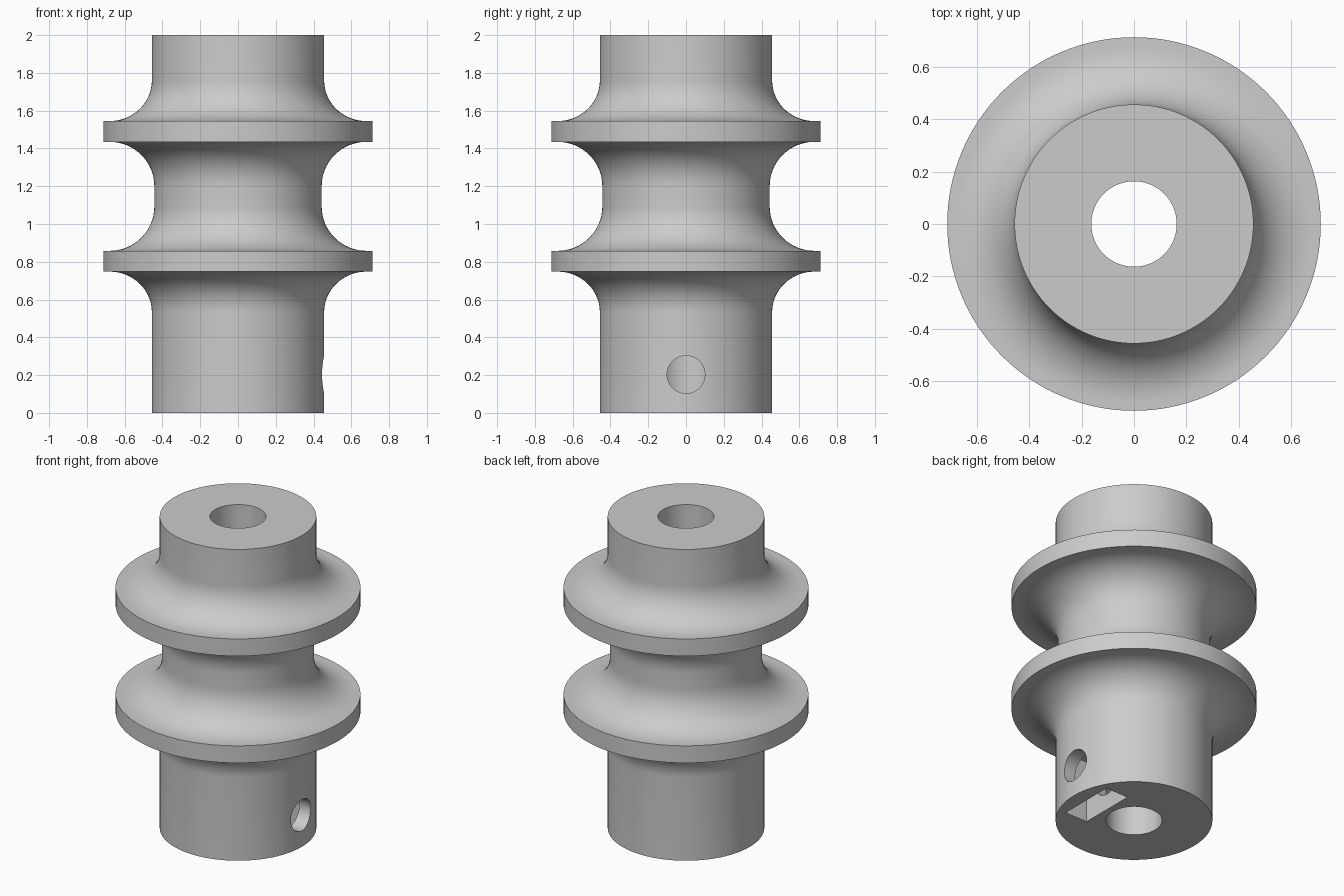
import bpy
import bmesh
import math
from mathutils import Matrix

old = bpy.data.objects.get("Cube")
if old:
    bpy.data.objects.remove(old, do_unlink=True)

SEGMENTS = 128
HUB_R, GROOVE_R, FLANGE_R, BORE_R = 0.456, 0.443, 0.713, 0.163
CURVE_X = 0.68   # radius at which each flare becomes flat

# Single grey material
grey = bpy.data.materials.new("plain_grey")
grey.use_nodes = True
colour = (0.6, 0.6, 0.6, 1.0)
grey.diffuse_color = colour
grey.node_tree.nodes["Principled BSDF"].inputs["Base Color"].default_value = colour


def make_object(name, bm):
    bmesh.ops.recalc_face_normals(bm, faces=bm.faces)
    mesh = bpy.data.meshes.new(name)
    bm.to_mesh(mesh)
    bm.free()
    mesh.materials.append(grey)
    obj = bpy.data.objects.new(name, mesh)
    bpy.context.collection.objects.link(obj)
    return obj


def flare(inner_r, z_flat, height, outward, steps=16):
    """Concave quarter curve between a hub wall and a flange face.
    height is signed: the wall end lies at z_flat + height."""
    pts = []
    for i in range(steps + 1):
        a = math.pi / 2 * i / steps
        r = CURVE_X - (CURVE_X - inner_r) * math.cos(a)
        pts.append((r, z_flat + height * (1 - math.sin(a))))
    return pts if outward else pts[::-1]


def flange(z0, z1):
    return [(FLANGE_R, z0), (FLANGE_R, z1)]


# Closed section of the spool, from the bottom of the bore round to its top
profile = [(BORE_R, 0), (HUB_R, 0)]
profile += flare(HUB_R, 0.748, -0.215, True)
profile += flange(0.748, 0.858)
profile += flare(GROOVE_R, 0.858, 0.235, False)
profile += flare(GROOVE_R, 1.435, -0.235, True)
profile += flange(1.435, 1.545)
profile += flare(HUB_R, 1.545, 0.215, False)
profile += [(HUB_R, 2), (BORE_R, 2)]

# Lathe the section
bm = bmesh.new()
verts = [bm.verts.new((r, 0, z)) for r, z in profile]
edges = [bm.edges.new((verts[i], verts[(i + 1) % len(verts)])) for i in range(len(verts))]
bmesh.ops.spin(bm, geom=verts + edges, cent=(0, 0, 0), axis=(0, 0, 1),
               angle=math.tau, steps=SEGMENTS, use_duplicate=False)
bmesh.ops.remove_doubles(bm, verts=bm.verts, dist=1e-4)
spool = make_object("double_groove_spool", bm)

# Set screw hole, from the bore out through the +x wall
bm = bmesh.new()
bmesh.ops.create_cone(bm, cap_ends=True, segments=48, radius1=0.1, radius2=0.1, depth=0.55,
                      matrix=Matrix.Translation((0.325, 0, 0.203)) @ Matrix.Rotation(math.pi / 2, 4, 'Y'))
screw_cutter = make_object("screw_hole_cutter", bm)

# Nut slot, open at the bottom
bm = bmesh.new()
bmesh.ops.create_cube(bm, size=1, matrix=Matrix.Translation((0.285, 0, 0.15))
                      @ Matrix.Diagonal((0.16, 0.37, 0.5, 1)))
slot_cutter = make_object("nut_slot_cutter", bm)

# Apply the cuts and remove the cutters
bpy.ops.object.select_all(action='DESELECT')
spool.select_set(True)
bpy.context.view_layer.objects.active = spool
for cutter in (slot_cutter, screw_cutter):
    cutter.hide_render = True
    mod = spool.modifiers.new(cutter.name, 'BOOLEAN')
    mod.operation = 'DIFFERENCE'
    mod.solver = 'EXACT'
    mod.object = cutter
    bpy.ops.object.modifier_apply(modifier=mod.name)
    bpy.data.objects.remove(cutter, do_unlink=True)

bpy.ops.object.shade_smooth_by_angle(angle=math.radians(30))
